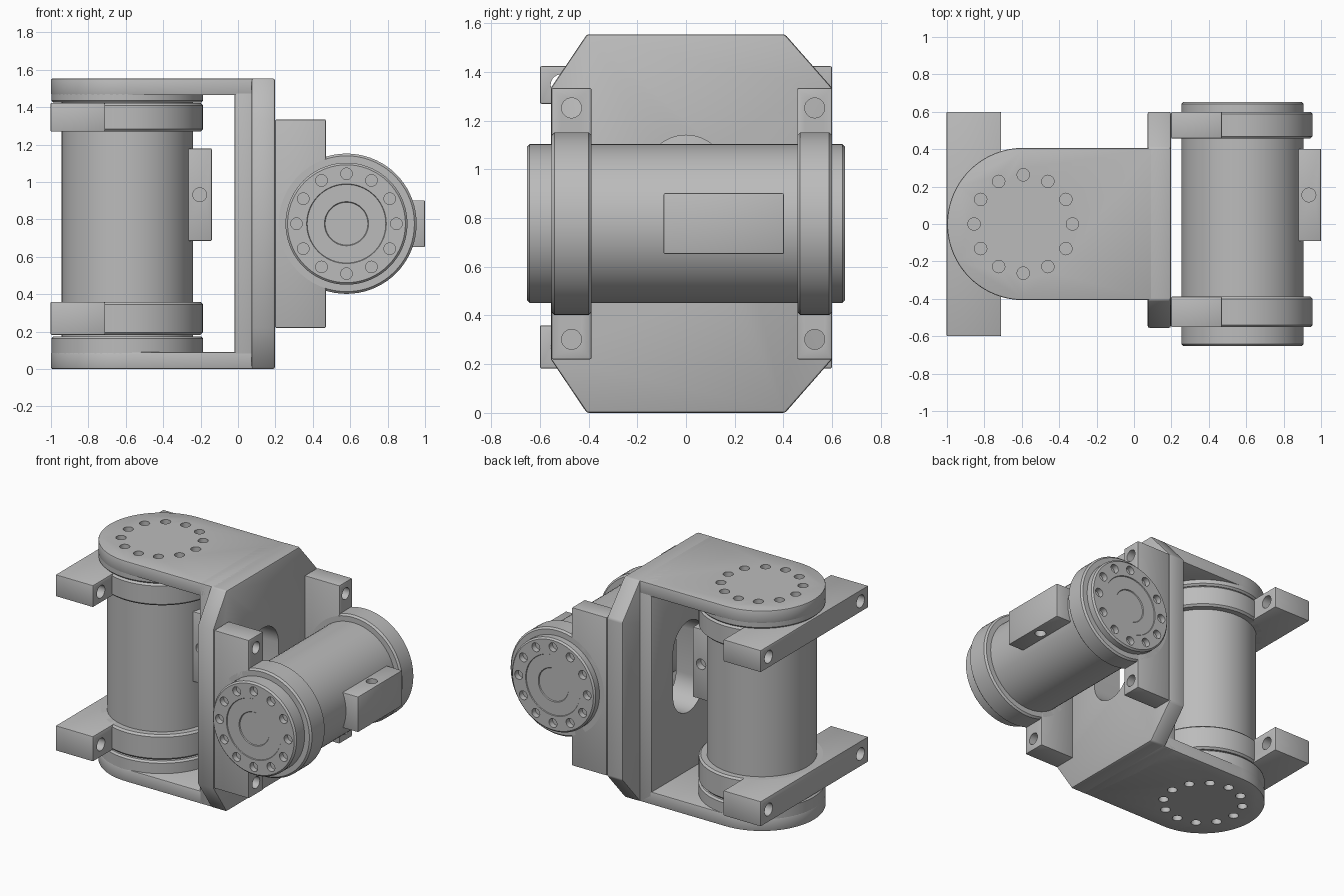
import bpy, bmesh
from math import pi, sin, cos
from mathutils import Matrix, Vector

if "Cube" in bpy.data.objects:
    bpy.data.objects.remove(bpy.data.objects["Cube"], do_unlink=True)

grey = bpy.data.materials.new("machined grey")
grey.use_nodes = True
COLOR = (0.5, 0.5, 0.5, 1)
grey.diffuse_color = COLOR
grey.node_tree.nodes["Principled BSDF"].inputs["Base Color"].default_value = COLOR


def make(name, bm):
    bmesh.ops.recalc_face_normals(bm, faces=bm.faces)
    me = bpy.data.meshes.new(name)
    bm.to_mesh(me)
    bm.free()
    me.materials.append(grey)
    ob = bpy.data.objects.new(name, me)
    bpy.context.collection.objects.link(ob)
    return ob


def activate(ob):
    bpy.ops.object.select_all(action='DESELECT')
    ob.select_set(True)
    bpy.context.view_layer.objects.active = ob


def apply(ob, kind, **settings):
    activate(ob)
    mod = ob.modifiers.new("mod", kind)
    for key, value in settings.items():
        setattr(mod, key, value)
    bpy.ops.object.modifier_apply(modifier=mod.name)


def bevel(ob, width):
    apply(ob, 'BEVEL', width=width, segments=2, limit_method='ANGLE', angle_limit=0.6)


def cut(ob, cutter):
    apply(ob, 'BOOLEAN', object=cutter, operation='DIFFERENCE', solver='EXACT')
    bpy.data.objects.remove(cutter, do_unlink=True)


def finish(ob, matrix=Matrix()):
    ob.data.transform(matrix)
    activate(ob)
    bpy.ops.object.shade_smooth_by_angle(angle=0.55)


def box(name, low, high):
    bm = bmesh.new()
    low, high = Vector(low), Vector(high)
    bmesh.ops.create_cube(bm, size=1, matrix=Matrix.Translation((low + high) / 2)
                          @ Matrix.Diagonal((*(high - low), 1)))
    return make(name, bm)


def prism(name, points, offset):
    bm = bmesh.new()
    face = bm.faces.new([bm.verts.new(p) for p in points])
    top = bmesh.ops.extrude_face_region(bm, geom=[face])["geom"]
    bmesh.ops.translate(bm, vec=offset, verts=[v for v in top if isinstance(v, bmesh.types.BMVert)])
    return make(name, bm)


def lathe(name, profile):
    # closed outline of (radius, z) points that begins and ends on the z axis
    bm = bmesh.new()
    verts = [bm.verts.new((r, 0, z)) for r, z in profile]
    edges = [bm.edges.new(pair) for pair in zip(verts, verts[1:])]
    bmesh.ops.spin(bm, geom=verts + edges, axis=(0, 0, 1), angle=2 * pi, steps=72)
    bmesh.ops.remove_doubles(bm, verts=bm.verts, dist=0.0001)
    return make(name, bm)


def disc(name, r, z0, z1, b=0.012):
    return lathe(name, [(0, z0), (r - b, z0), (r, z0 + b), (r, z1 - b), (r - b, z1), (0, z1)])


def drills(spots, r, depth, axis='Z'):
    bm = bmesh.new()
    turn = {'X': Matrix.Rotation(pi / 2, 4, 'Y'), 'Y': Matrix.Rotation(pi / 2, 4, 'X'),
            'Z': Matrix()}[axis]
    for spot in spots:
        bmesh.ops.create_cone(bm, cap_ends=True, segments=24, radius1=r, radius2=r,
                              depth=depth, matrix=Matrix.Translation(spot) @ turn)
    return make("drill", bm)


def bolt_circle(x, r, heights):
    return [(x + r * cos(k * pi / 6), r * sin(k * pi / 6), z) for z in heights for k in range(12)]


def motor(label, matrix, scale):
    # local frame: shaft along z, mounting bars at -x, connector at +x
    place = matrix @ Matrix.Scale(scale, 4)
    finish(disc(label + "_body", 0.317, -0.5, 0.55), place)

    # end flanges with stepped hubs and a ring of bolt holes
    half = [(0, 0.642), (0.114, 0.642), (0.118, 0.648), (0.21, 0.648), (0.213, 0.653),
            (0.315, 0.653), (0.326, 0.642), (0.326, 0.5)]
    flange = lathe(label + "_end_flanges", half + [(r, -z) for r, z in reversed(half)])
    cut(flange, drills(bolt_circle(0, 0.267, (-0.653, 0.653)), 0.031, 0.08))
    finish(flange, place)

    # clamping collars, each on a drilled mounting bar
    for end, z0, z1 in (("lower", -0.552, -0.388), ("upper", 0.457, 0.6)):
        finish(disc(f"{label}_{end}_collar", 0.375, z0, z1), place)
        bar = box(f"{label}_{end}_mounting_bar", (-0.381, -0.557, z0), (-0.11, 0.557, z1))
        bevel(bar, 0.006)
        cut(bar, drills([(-0.25, y, (z0 + z1) / 2) for y in (-0.475, 0.475)], 0.041, 0.6, 'X'))
        finish(bar, place)

    # connector housing, the same size on both motors
    reach = 0.42 * (scale if scale > 1 else 1)
    plug = box(label + "_connector", (0.26, -0.125, -0.092), (reach, 0.125, 0.402))
    bevel(plug, 0.006)
    cut(plug, drills([(reach - 0.065, y, 0.155) for y in (-0.125, 0.125)], 0.037, 0.1, 'Y'))
    finish(plug, matrix)


MID, AXIS, W = 0.777, -0.592, 0.407
H = 2 * MID

# bracket arms with rounded ends and round bearing bosses
for name, z0, z1, b0, b1, face in (("upper", H - 0.09, H, H - 0.13, H - 0.05, H),
                                   ("lower", 0, 0.09, 0.05, 0.175, 0)):
    arc = [(AXIS - W * sin(t * pi / 48), W * cos(t * pi / 48), z0) for t in range(49)]
    arm = prism(f"{name}_bracket_arm", [(0.1, W, z0)] + arc + [(0.1, -W, z0)], (0, 0, z1 - z0))
    bevel(arm, 0.008)
    cut(arm, drills(bolt_circle(AXIS, 0.263, [face]), 0.033, 0.08))
    finish(arm)
    boss = disc(f"{name}_bearing_boss", W - 0.001, b0, b1)
    finish(boss, Matrix.Translation((AXIS, 0, 0)))

# bracket web and chamfered mounting plate, both pierced by a cable slot
web = box("bracket_web", (-0.018, -W, 0), (0.1, W, H))
plate = prism("mounting_plate", [(0.073, y, z) for y, z in (
    (-W, 0), (W, 0), (0.6, 0.22), (0.6, H - 0.22), (W, H), (-W, H),
    (-0.555, H - 0.22), (-0.555, 0.22))], (0.124, 0, 0))
for part in (web, plate):
    bevel(part, 0.01)
    ring = [(k * pi / 24) for k in range(48)]
    slot = prism("slot", [(-0.2, 0.17 * cos(a), 0.82 + 0.17 * sin(a) + (0.15 if k < 24 else -0.15))
                          for k, a in enumerate(ring)], (0.6, 0, 0))
    cut(part, slot)
    finish(part)

motor("upright_motor", Matrix.Translation((AXIS, 0, MID)), 1.077)
motor("cross_motor", Matrix.Translation((0.58, 0, MID)) @ Matrix.Rotation(-pi / 2, 4, 'X'), 1.0)
